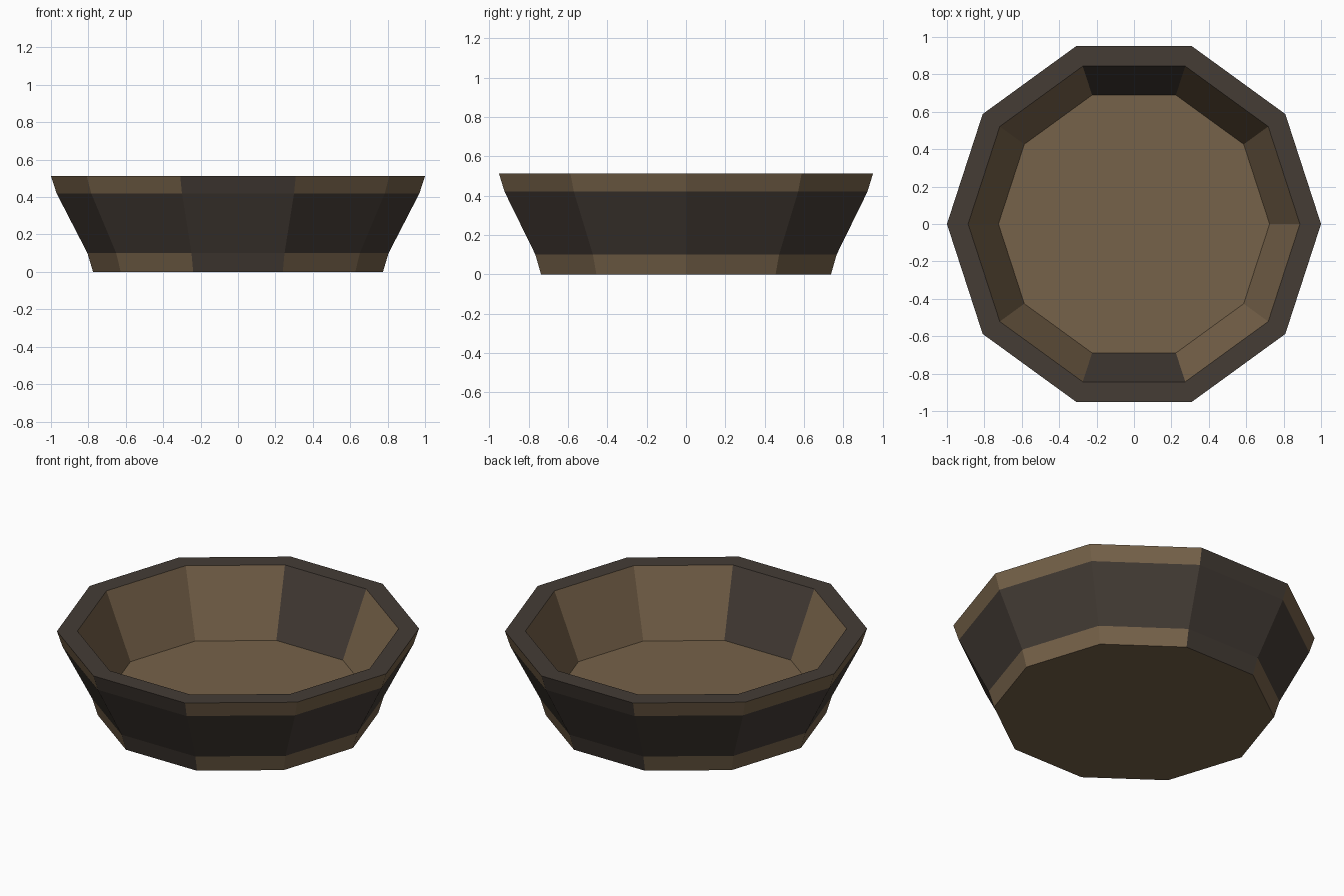
import bpy, bmesh, math

if "Cube" in bpy.data.objects:
    bpy.data.objects.remove(bpy.data.objects["Cube"])

SIDES = 10
# (radius, height) from the underside, up the outside, over the rim, down to the inner floor
PROFILE = [(0.775, 0.0), (0.805, 0.10), (0.97, 0.42), (1.0, 0.513), (0.887, 0.513), (0.725, 0.125)]
DARK_STRIPS = {1, 3}  # wide middle band and flat rim


def material(name, rgb):
    mat = bpy.data.materials.new(name)
    mat.diffuse_color = (*rgb, 1.0)
    mat.use_nodes = True
    mat.node_tree.nodes["Principled BSDF"].inputs["Base Color"].default_value = mat.diffuse_color
    return mat


bm = bmesh.new()
rings = [[bm.verts.new((r * math.cos(math.tau * i / SIDES), r * math.sin(math.tau * i / SIDES), z))
          for i in range(SIDES)] for r, z in PROFILE]

# Underside and inner floor
bm.faces.new(rings[0][::-1])
bm.faces.new(rings[-1])

# Walls: dark on the bands and on the whole front and back panels
for s in range(len(PROFILE) - 1):
    lower, upper = rings[s], rings[s + 1]
    for i in range(SIDES):
        j = (i + 1) % SIDES
        face = bm.faces.new((lower[i], lower[j], upper[j], upper[i]))
        front_or_back = i in (2, 7)
        face.material_index = 1 if s in DARK_STRIPS or front_or_back else 0

bmesh.ops.recalc_face_normals(bm, faces=bm.faces)
mesh = bpy.data.meshes.new("bowl")
bm.to_mesh(mesh)
bm.free()
mesh.materials.append(material("warm brown", (0.181, 0.122, 0.067)))
mesh.materials.append(material("dark grey brown", (0.058, 0.045, 0.036)))
bowl = bpy.data.objects.new("bowl", mesh)
bpy.context.collection.objects.link(bowl)
